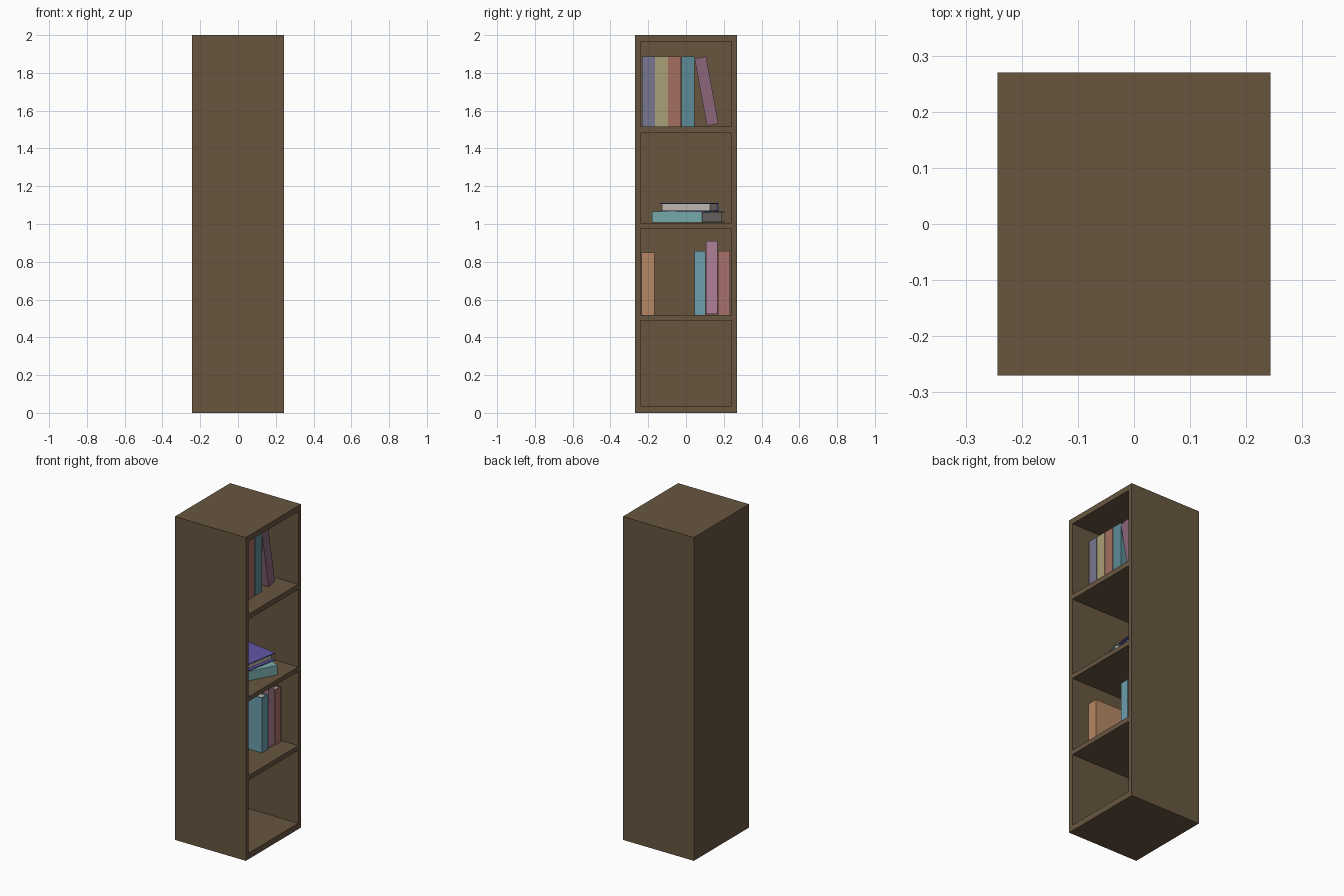
import bpy, bmesh
from math import radians
from mathutils import Matrix, Vector

if "Cube" in bpy.data.objects:
    bpy.data.objects.remove(bpy.data.objects["Cube"])


def material(name, rgb):
    mat = bpy.data.materials.new(name)
    mat.diffuse_color = [(c / 255) ** 2.2 for c in rgb] + [1]
    mat.use_nodes = True
    mat.node_tree.nodes["Principled BSDF"].inputs["Base Color"].default_value = mat.diffuse_color
    return mat


def add_object(name, bm, mats):
    bmesh.ops.recalc_face_normals(bm, faces=bm.faces)
    mesh = bpy.data.meshes.new(name)
    bm.to_mesh(mesh)
    bm.free()
    for m in mats:
        mesh.materials.append(m)
    obj = bpy.data.objects.new(name, mesh)
    bpy.context.collection.objects.link(obj)
    return obj


def add_box(bm, lo, hi):
    lo, hi = Vector(lo), Vector(hi)
    mat = Matrix.Translation((lo + hi) / 2) @ Matrix.Diagonal((*(hi - lo), 1))
    return bmesh.ops.create_cube(bm, size=1, matrix=mat)["verts"]


# Bookcase: solid block with four compartments cut in from +x
wood = material("wood", (104, 87, 66))
X, Y = 0.243, 0.27
bm = bmesh.new()
add_box(bm, (-X, -Y, 0), (X, Y, 2))
bookcase = add_object("bookcase", bm, [wood])

bm = bmesh.new()
for z0, z1 in [(0.037, 0.488), (0.517, 0.976), (1.004, 1.483), (1.515, 1.966)]:
    add_box(bm, (-X + 0.03, -0.242, z0), (X + 0.1, 0.242, z1))
cutter = add_object("compartment_cutter", bm, [wood])
cutter.hide_render = True
cutter.hide_set(True)
cut = bookcase.modifiers.new("compartments", "BOOLEAN")
cut.operation = "DIFFERENCE"
cut.solver = "EXACT"
cut.object = cutter
bpy.context.view_layer.objects.active = bookcase
bpy.ops.object.modifier_apply(modifier=cut.name)
bpy.data.objects.remove(cutter)

pages = material("pages", (185, 180, 172))


def book(name, rgb, depth, thick, height, matrix, shell=0.005):
    """U-shaped cover, spine on local +x, around an inset block of pages."""
    d, t, h = depth / 2, thick / 2, height / 2
    i = t - shell
    profile = [(-d, -t), (d, -t), (d, t), (-d, t),
               (-d, i), (d - shell, i), (d - shell, -i), (-d, -i)]
    bm = bmesh.new()
    face = bm.faces.new([bm.verts.new((x, y, -h)) for x, y in profile])
    ext = bmesh.ops.extrude_face_region(bm, geom=[face], use_keep_orig=True)
    top = [v for v in ext["geom"] if isinstance(v, bmesh.types.BMVert)]
    bmesh.ops.translate(bm, verts=top, vec=(0, 0, height))
    block = add_box(bm, (-d + 0.02, -i, -h + 0.008), (d - shell, i, h - 0.008))
    for f in {f for v in block for f in v.link_faces}:
        f.material_index = 1
    obj = add_object(name, bm, [material(name + "_cover", rgb), pages])
    obj.matrix_world = matrix


# Upright books: name, y range, z range, colour
for name, y0, y1, z0, z1, rgb in [
    ("top_book_slate", -0.232, -0.165, 1.517, 1.888, (118, 117, 142)),
    ("top_book_tan", -0.163, -0.096, 1.517, 1.888, (168, 157, 120)),
    ("top_book_red", -0.094, -0.027, 1.517, 1.888, (163, 110, 97)),
    ("top_book_teal", -0.023, 0.044, 1.517, 1.888, (93, 138, 150)),
    ("lower_book_orange", -0.236, -0.168, 0.518, 0.85, (180, 134, 100)),
    ("lower_book_blue", 0.045, 0.103, 0.518, 0.858, (107, 157, 172)),
    ("lower_book_pink", 0.107, 0.168, 0.523, 0.91, (174, 128, 150)),
    ("lower_book_rose", 0.17, 0.233, 0.518, 0.858, (168, 112, 108)),
]:
    book(name, rgb, 0.265, y1 - y0, z1 - z0,
         Matrix.Translation((0, (y0 + y1) / 2, (z0 + z1) / 2)))

# Leaning book on the top shelf
book("top_book_leaning", (138, 102, 122), 0.265, 0.062, 0.362,
     Matrix.Translation((0, 0.1085, 1.704)) @ Matrix.Rotation(radians(10.5), 4, "X"))


# Two books lying flat, stacked at different angles
def lying(x, y, z, turn):
    return (Matrix.Translation((x, y, z)) @ Matrix.Rotation(radians(turn), 4, "Z")
            @ Matrix.Rotation(radians(90), 4, "X"))


book("flat_book_teal", (120, 170, 172), 0.25, 0.058, 0.30, lying(0.03, 0.0125, 1.036, -28.5))
book("flat_book_purple", (96, 88, 165), 0.23, 0.045, 0.275, lying(0.024, 0.017, 1.0885, 170))
